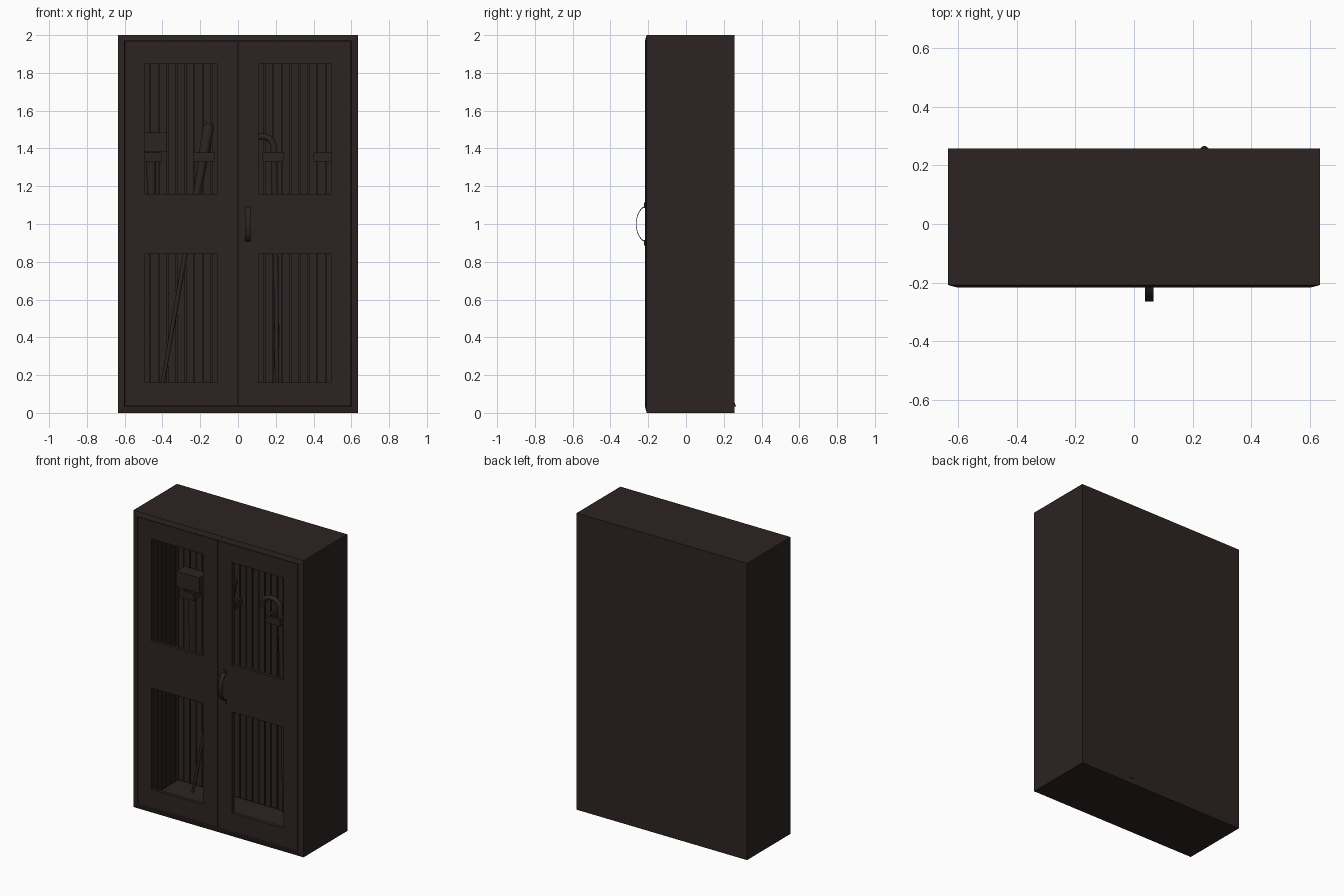
import bpy, bmesh, math
from mathutils import Vector

cube = bpy.data.objects.get("Cube")
if cube:
    bpy.data.objects.remove(cube)


def material(name, rgb):
    m = bpy.data.materials.new(name)
    m.use_nodes = True
    m.diffuse_color = (*rgb, 1)
    b = m.node_tree.nodes["Principled BSDF"]
    b.inputs["Base Color"].default_value = (*rgb, 1)
    b.inputs["Roughness"].default_value = 0.8
    return m


WOOD = material("dark brown wood", (0.026, 0.017, 0.016))

W, BACK, FRONT, H, T = 0.635, 0.257, -0.208, 2.0, 0.03
DOOR_Y = -0.216


def finish(name, bm, smooth=False):
    bmesh.ops.recalc_face_normals(bm, faces=bm.faces)
    me = bpy.data.meshes.new(name)
    bm.to_mesh(me)
    bm.free()
    ob = bpy.data.objects.new(name, me)
    bpy.context.collection.objects.link(ob)
    me.materials.append(WOOD)
    if smooth:
        bpy.ops.object.select_all(action="DESELECT")
        ob.select_set(True)
        bpy.context.view_layer.objects.active = ob
        bpy.ops.object.shade_smooth_by_angle(angle=math.radians(40))
    return ob


def add_box(bm, lo, hi):
    lo, hi = Vector(lo), Vector(hi)
    vs = bmesh.ops.create_cube(bm, size=1)["verts"]
    for v in vs:
        v.co = (lo + hi) / 2 + v.co * (hi - lo)


def box(name, lo, hi):
    bm = bmesh.new()
    add_box(bm, lo, hi)
    return finish(name, bm)


def rod(name, points, radii, sides=10):
    """Round bar swept through points with a radius at each."""
    bm = bmesh.new()
    pts = [Vector(p) for p in points]
    rings = []
    for i, p in enumerate(pts):
        d = (pts[min(i + 1, len(pts) - 1)] - pts[max(i - 1, 0)]).normalized()
        u = d.cross(Vector((0, 1, 0))).normalized()
        v = d.cross(u)
        angles = [math.tau * k / sides for k in range(sides)]
        rings.append([bm.verts.new(p + radii[i] * (u * math.cos(a) + v * math.sin(a)))
                      for a in angles])
    for a, b in zip(rings, rings[1:]):
        for k in range(sides):
            j = (k + 1) % sides
            bm.faces.new((a[k], a[j], b[j], b[k]))
    bm.faces.new(rings[0])
    bm.faces.new(rings[-1])
    return finish(name, bm, True)


# Carcass: side, back, top and bottom panels
bm = bmesh.new()
add_box(bm, (-W, FRONT, 0), (W, BACK, H))
bmesh.ops.delete(bm, geom=[f for f in bm.faces if f.calc_center_median().y < FRONT + 0.01],
                 context="FACES_ONLY")
carcass = finish("carcass", bm)
# make sure the open shell faces outwards
if any(p.normal.z < -0.5 and p.center.z > 1 for p in carcass.data.polygons):
    carcass.data.flip_normals()
shell = carcass.modifiers.new("thickness", "SOLIDIFY")
shell.thickness, shell.offset = T, -1

# Front frame, sloping towards the doors and stepping back beside them
bm = bmesh.new()
loops = []
for inset, y in ((0, FRONT), (0.03, DOOR_Y), (0.035, DOOR_Y), (0.035, FRONT + 0.01)):
    x, z0, z1 = W - inset, inset, H - inset * 0.85
    loops.append([bm.verts.new(p) for p in
                  ((-x, y, z0), (x, y, z0), (x, y, z1), (-x, y, z1))])
for a, b in zip(loops, loops[1:]):
    for k in range(4):
        j = (k + 1) % 4
        bm.faces.new((a[k], a[j], b[j], b[k]))
finish("front_frame", bm)

# Doors with two open windows each
for side, name in ((-1, "right_door"), (1, "left_door")):
    bm = bmesh.new()
    xs = [0.003, 0.108, 0.492, 0.596]
    zs = [0.036, 0.16, 0.842, 1.16, 1.848, 1.968]
    grid = [[bm.verts.new((side * x, DOOR_Y, z)) for z in zs] for x in xs]
    for i in range(3):
        for j in range(5):
            if i == 1 and j in (1, 3):
                continue
            bm.faces.new((grid[i][j], grid[i + 1][j], grid[i + 1][j + 1], grid[i][j + 1]))
    ret = bmesh.ops.extrude_face_region(bm, geom=list(bm.faces), use_keep_orig=True)
    for g in ret["geom"]:
        if isinstance(g, bmesh.types.BMVert):
            g.co.y += 0.022
    finish(name, bm)

# Plank lining on the inside back and sides
bm = bmesh.new()
pitch, gap, thick = 0.046, 0.006, 0.007
inner = W - T
count = int(2 * inner / pitch)
for i in range(count):
    x = -inner + i * 2 * inner / count
    add_box(bm, (x + gap / 2, BACK - T - thick, T),
            (x + 2 * inner / count - gap / 2, BACK - T + 0.001, H - T))
depth = BACK - T - (FRONT + 0.02)
for side in (-1, 1):
    for i in range(9):
        y = FRONT + 0.02 + i * depth / 9
        a, b = sorted((side * (inner - thick), side * (inner + 0.001)))
        add_box(bm, (a, y + gap / 2, T), (b, y + depth / 9 - gap / 2, H - T))
finish("plank_lining", bm)

# Curved strap handle
bm = bmesh.new()
prev = None
for i in range(17):
    a = math.radians(-75 + 150 * i / 16)
    pair = []
    for r in (1, 0.95):
        y = DOOR_Y + 0.013 - 0.062 * r * math.cos(a)
        z = 1.0 + 0.098 * r * math.sin(a)
        pair.append([bm.verts.new((x, y, z)) for x in (0.037, 0.067)])
    ring = [pair[0][0], pair[0][1], pair[1][1], pair[1][0]]
    if prev:
        for k in range(4):
            j = (k + 1) % 4
            bm.faces.new((prev[k], prev[j], ring[j], ring[k]))
    else:
        bm.faces.new(ring)
    prev = ring
bm.faces.new(prev)
finish("handle", bm, True)
for z, name in ((0.9, "handle_lower_foot"), (1.1, "handle_upper_foot")):
    box(name, (0.037, DOOR_Y - 0.006, z - 0.014), (0.067, DOOR_Y + 0.002, z + 0.014))

# Wall brackets: two prongs and a front bar
for i, x in enumerate((-0.46, -0.18, 0.185, 0.455)):
    bm = bmesh.new()
    for s in (-1, 1):
        add_box(bm, (x + s * 0.046 - 0.009, 0.11, 1.33), (x + s * 0.046 + 0.009, 0.225, 1.378))
    add_box(bm, (x - 0.055, 0.105, 1.33), (x + 0.055, 0.12, 1.378))
    finish(f"bracket_{i + 1}", bm)

# Mallet hanging in the first bracket
box("mallet_head", (-0.55, 0.125, 1.38), (-0.375, 0.215, 1.485))
rod("mallet_handle", [(-0.46, 0.17, 1.4), (-0.455, 0.17, 0.9)], [0.026, 0.022])

# Leaning bat, thick at the top
rod("bat", [(-0.153, 0.17, 1.53), (-0.157, 0.17, 1.51), (-0.182, 0.17, 1.36),
            (-0.215, 0.165, 1.17), (-0.28, 0.15, 0.84), (-0.42, 0.12, 0.035)],
    [0.02, 0.03, 0.026, 0.019, 0.013, 0.009])

# Walking cane with a hooked top and a tip
hook = [(0.125 + 0.065 * math.cos(math.radians(a)), 0.18,
         1.405 + 0.06 * math.sin(math.radians(a))) for a in range(190, -1, -19)]
path = hook + [(0.192, 0.18, 1.3), (0.2, 0.185, 0.84), (0.208, 0.195, 0.035)]
rod("cane", path, [0.017] * len(hook) + [0.017, 0.013, 0.011])
rod("cane_tip", [(0.24, 0.25, 0.035), (0.24, 0.25, 0.062)], [0.016, 0.004])
